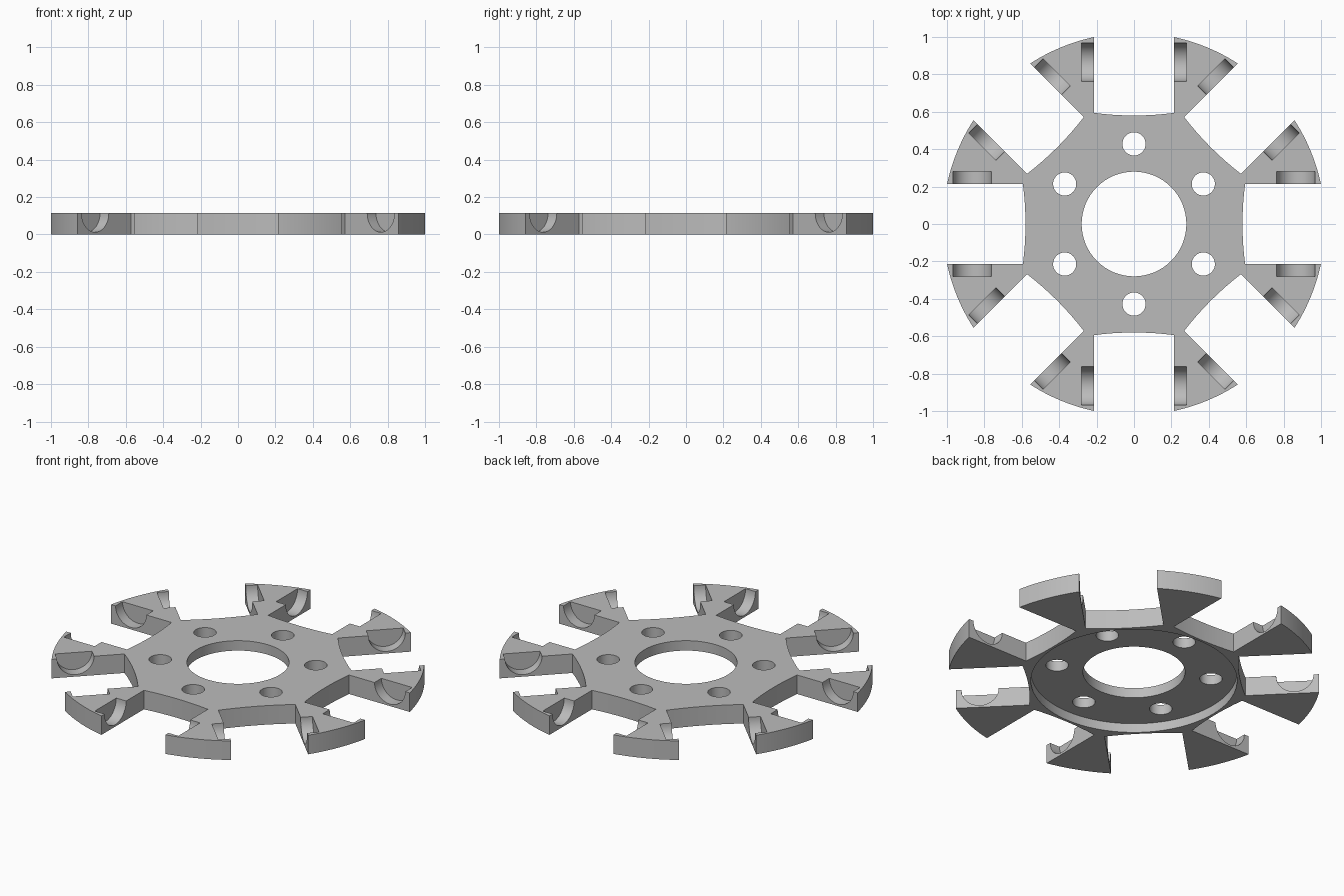
import bpy, bmesh, math
from mathutils import Matrix, Vector

if "Cube" in bpy.data.objects:
    bpy.data.objects.remove(bpy.data.objects["Cube"])

HEIGHT, SLOT_HALF, SLOTS = 0.115, 0.214, 8
RECESS = 0.055

metal = bpy.data.materials.new("plain_grey")
metal.use_nodes = True
grey = (0.5, 0.5, 0.5, 1)
metal.diffuse_color = grey
metal.node_tree.nodes["Principled BSDF"].inputs["Base Color"].default_value = grey


def cylinder(bm, radius, z0, z1, segments, place=Matrix()):
    matrix = place @ Matrix.Translation((0, 0, (z0 + z1) / 2))
    bmesh.ops.create_cone(bm, cap_ends=True, segments=segments, radius1=radius,
                          radius2=radius, depth=z1 - z0, matrix=matrix)


def make_object(name, bm):
    bmesh.ops.recalc_face_normals(bm, faces=bm.faces)
    mesh = bpy.data.meshes.new(name)
    bm.to_mesh(mesh)
    bm.free()
    obj = bpy.data.objects.new(name, mesh)
    bpy.context.collection.objects.link(obj)
    return obj


def cut(target, cutter):
    mod = target.modifiers.new("cut", "BOOLEAN")
    mod.operation, mod.solver, mod.object = "DIFFERENCE", "EXACT", cutter
    cutter.hide_render = True
    bpy.context.view_layer.objects.active = target
    bpy.ops.object.modifier_apply(modifier=mod.name)
    bpy.data.objects.remove(cutter)


def spin(i, count, start=0.0):
    return Matrix.Rotation(start + i * math.tau / count, 4, "Z")


# Round plate
bm = bmesh.new()
cylinder(bm, 1.022, 0, HEIGHT, 160)
plate = make_object("slotted_plate", bm)
plate.data.materials.append(metal)

# Centre bore and ring of bolt holes
bm = bmesh.new()
cylinder(bm, 0.28, -0.1, 0.3, 64)
for i in range(6):
    cylinder(bm, 0.062, -0.1, 0.3, 32,
             spin(i, 6, math.pi / 2) @ Matrix.Translation((0.428, 0, 0)))
cut(plate, make_object("bore_cutter", bm))

# Round recess underneath
bm = bmesh.new()
cylinder(bm, 0.565, -0.1, RECESS, 96)
cut(plate, make_object("recess_cutter", bm))

# Radial slots with a gently bowed inner end
bm = bmesh.new()
for i in range(SLOTS):
    outline = [(1.2, -SLOT_HALF), (1.2, SLOT_HALF)]
    for k in range(9):
        t = 1 - k / 4
        outline.append((0.58 + 0.014 * t * t, SLOT_HALF * t))
    verts = [bm.verts.new(spin(i, SLOTS) @ Vector((x, y, -0.1))) for x, y in outline]
    face = bm.faces.new(verts)
    walls = bmesh.ops.extrude_face_region(bm, geom=[face])["geom"]
    bmesh.ops.translate(bm, vec=(0, 0, 0.4),
                        verts=[v for v in walls if isinstance(v, bmesh.types.BMVert)])
cut(plate, make_object("slot_cutter", bm))

# Half-round pockets in both walls of every slot
bm = bmesh.new()
for i in range(SLOTS):
    place = (spin(i, SLOTS) @ Matrix.Translation((0.866, 0, HEIGHT))
             @ Matrix.Rotation(math.pi / 2, 4, "X"))
    cylinder(bm, 0.103, -0.28, 0.28, 48, place)
cut(plate, make_object("pocket_cutter", bm))

# Smooth curved walls, sharp corners
bpy.ops.object.select_all(action="DESELECT")
plate.select_set(True)
bpy.context.view_layer.objects.active = plate
bpy.ops.object.shade_smooth_by_angle(angle=math.radians(25))
